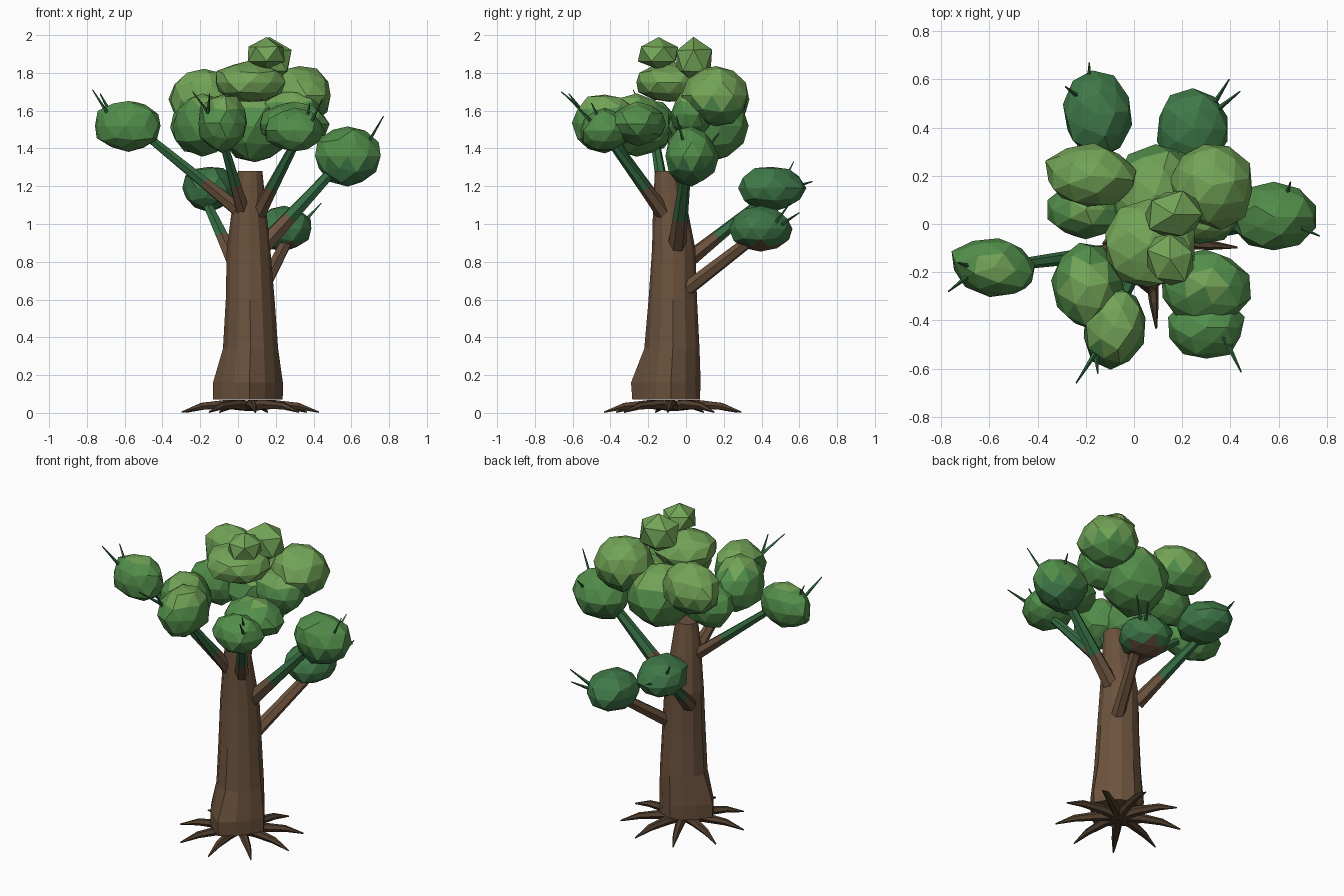
import bpy, bmesh, math, random
from mathutils import Vector

if "Cube" in bpy.data.objects:
    bpy.data.objects.remove(bpy.data.objects["Cube"])

random.seed(4)


def material(name, rgb):
    m = bpy.data.materials.new(name)
    m.diffuse_color = (*rgb, 1)
    m.use_nodes = True
    m.node_tree.nodes["Principled BSDF"].inputs["Base Color"].default_value = m.diffuse_color
    return m


BARK = material("bark", (0.15, 0.085, 0.047))
ROOT = material("root_bark", (0.085, 0.05, 0.028))
DEEP = material("deep_green", (0.035, 0.15, 0.055))
LEAF_LOW = material("leaf_low", (0.05, 0.19, 0.065))
LEAF_MID = material("leaf_mid", (0.085, 0.27, 0.07))
LEAF_TOP = material("leaf_top", (0.17, 0.37, 0.095))


def finish(bm, name, mats):
    bmesh.ops.recalc_face_normals(bm, faces=bm.faces)
    me = bpy.data.meshes.new(name)
    bm.to_mesh(me)
    bm.free()
    for m in mats:
        me.materials.append(m)
    ob = bpy.data.objects.new(name, me)
    bpy.context.collection.objects.link(ob)
    return ob


def skin(name, rings, mats, green_from=99):
    """Close a stack of point rings; segments from green_from use the second material."""
    bm = bmesh.new()
    rings = [[bm.verts.new(p) for p in ring] for ring in rings]
    bm.faces.new(rings[0])
    bm.faces.new(rings[-1])
    n = len(rings[0])
    for i in range(len(rings) - 1):
        for k in range(n):
            j = (k + 1) % n
            f = bm.faces.new((rings[i][k], rings[i][j], rings[i + 1][j], rings[i + 1][k]))
            f.material_index = 1 if i >= green_from else 0
    return finish(bm, name, mats)


def tube(name, pts, radii, sides, mats, green_from=99):
    """Faceted tapering tube along a path."""
    pts = [Vector(p) for p in pts]
    rings = []
    for i, (p, r) in enumerate(zip(pts, radii)):
        q = (pts[min(i + 1, len(pts) - 1)] - pts[max(i - 1, 0)]).to_track_quat('Z', 'Y')
        rings.append([p + q @ Vector((r * math.cos(a), r * math.sin(a), 0))
                      for a in (2 * math.pi * k / sides for k in range(sides))])
    return skin(name, rings, mats, green_from)


def leaf_clump(name, c, r, turn=0.0, detail=2):
    """Jittered low-poly ball whose faces get lighter with height."""
    bm = bmesh.new()
    bmesh.ops.create_icosphere(bm, subdivisions=detail, radius=1.01)
    ca, sa = math.cos(turn), math.sin(turn)
    for v in bm.verts:
        p = v.co * random.uniform(0.94, 1.07)
        x, y, z = p.x * r[0], p.y * r[1], p.z * r[2]
        v.co = Vector((c[0] + x * ca - y * sa, c[1] + x * sa + y * ca, c[2] + z))
    for f in bm.faces:
        z = f.calc_center_median().z
        f.material_index = 3 if z < 0.9 else 0 if z < 1.33 else 1 if z < 1.63 else 2
    return finish(bm, name, [LEAF_LOW, LEAF_MID, LEAF_TOP, BARK])


# Trunk: x, y, z, radius, amount of uneven root flare
FLARE = [.18, .155, .15, .155, .15, .155, .19, .165, .165, .21, .165, .155]
TRUNK = [(.06, -.08, .07, .16, .93), (.06, -.08, .16, .16, 1), (.066, -.07, .34, .138, .15),
         (.064, -.07, .6, .125, .05), (.058, -.066, .87, .115, 0),
         (.058, -.085, 1.1, .089, 0), (.065, -.1, 1.28, .065, 0)]
rings = []
for x, y, z, r, w in TRUNK:
    ring = []
    for k, fl in enumerate(FLARE):
        a = 2 * math.pi * k / 12
        rr = (r * (1 - w) + fl * w) * random.uniform(.98, 1.02)
        ring.append((x + rr * math.cos(a), y + rr * math.sin(a), z))
    rings.append(ring)
skin("trunk", rings, [BARK])

# Nine roots fanning out and curling down from under the trunk
for i in range(9):
    a = math.radians(-45 + 40 * i)
    pts = [(.06 + math.cos(a) * L, -.065 + math.sin(a) * L, z)
           for L, z in ((0, .035), (.12, .045), (.26, .036), (.37, .004))]
    tube(f"root_{i + 1}", pts, [.03, .028, .02, .004], 6, [ROOT])

# Branches: start, end, base radius, share of length that is bark
BRANCHES = [
    ((.03, -.10, 1.05), (-.50, -.17, 1.48), .04, .4),
    ((.12, -.05, .87), (.50, .0, 1.28), .05, .4),
    ((-.02, 0, .80), (-.17, .40, 1.12), .045, .4),
    ((.13, .01, .66), (.27, .36, .93), .04, .98),
    ((.03, -.12, 1.06), (-.08, -.38, 1.44), .04, .4),
    ((.11, -.12, 1.06), (.31, -.40, 1.44), .042, .35),
]
for i, (s, e, r, share) in enumerate(BRANCHES):
    s, e = Vector(s), Vector(e)
    tube(f"branch_{i + 1}", [s, s.lerp(e, share), e], [r, r * .8, r * .55], 6, [BARK, DEEP], green_from=1)

# Foliage clumps: centre, radii, turn about z, detail
CLUMPS = {
    "outer_left": ((-.58, -.18, 1.52), (.18, .12, .138), -.15),
    "outer_right": ((.58, .03, 1.36), (.172, .14, .153), 0),
    "outer_back_left": ((-.155, .455, 1.19), (.14, .178, .118), .1),
    "outer_back_right": ((.245, .395, .975), (.155, .165, .115), 0),
    "outer_front_left": ((-.08, -.43, 1.535), (.13, .17, .155), -.1),
    "front_left": ((-.19, -.26, 1.52), (.15, .18, .16), .2),
    "outer_front_right": ((.30, -.43, 1.495), (.155, .13, .115), 0),
    "front_right": ((.295, -.26, 1.53), (.185, .15, .11), 0),
    "core": ((.09, .12, 1.52), (.19, .205, .195), 0),
    "back_left": ((-.18, .20, 1.66), (.19, .13, .155), -.1),
    "left": ((-.20, .06, 1.51), (.155, .12, .14), 0),
    "back_right": ((.325, .16, 1.68), (.17, .18, .16), .2),
    "right": ((.27, .03, 1.58), (.165, .11, .13), 0),
    "upper": ((.06, -.09, 1.75), (.19, .18, .108), 0),
    "crown_front": ((.15, -.145, 1.9), (.11, .12, .085), .3, 1),
    "crown_back": ((.165, .04, 1.865), (.13, .11, .125), 0, 1),
}
for name, args in CLUMPS.items():
    leaf_clump("foliage_" + name, *args)

# Twigs poking out of the outer clumps: base, tip
TWIGS = [
    ((-.68, -.21, 1.57), (-.77, -.28, 1.71)), ((-.67, -.18, 1.58), (-.73, -.16, 1.69)),
    ((.66, .0, 1.38), (.77, -.05, 1.57)), ((.63, .11, 1.40), (.65, .175, 1.48)),
    ((-.19, .55, 1.19), (-.185, .67, 1.225)), ((-.22, .52, 1.23), (-.285, .57, 1.33)),
    ((.32, .48, .98), (.395, .6, 1.06)), ((.34, .47, 1.0), (.44, .55, 1.11)),
    ((-.15, -.52, 1.58), (-.24, -.66, 1.7)), ((-.16, -.53, 1.57), (-.15, -.62, 1.69)),
    ((.38, -.48, 1.52), (.445, -.615, 1.66)), ((.36, -.45, 1.53), (.38, -.5, 1.64)),
]
for i, (b, t) in enumerate(TWIGS):
    tube(f"twig_{i + 1}", [b, t], [.012, .003], 4, [DEEP])
